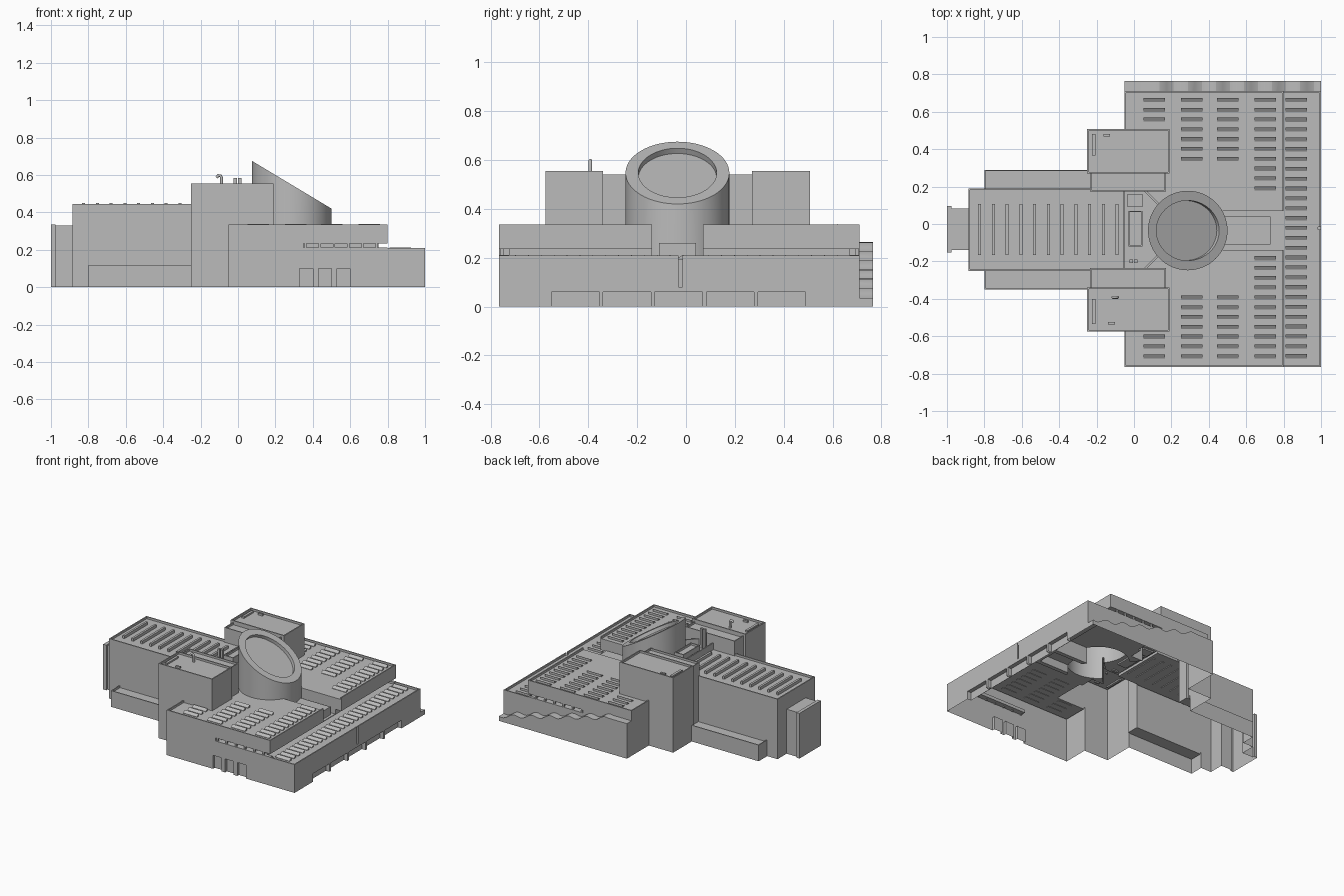
import bpy, bmesh, math
from mathutils import Vector

cube = bpy.data.objects.get("Cube")
if cube:
    bpy.data.objects.remove(cube, do_unlink=True)

stone = bpy.data.materials.new("pale_grey_stone")
stone.use_nodes = True
stone.diffuse_color = (0.5, 0.5, 0.5, 1)
stone.node_tree.nodes["Principled BSDF"].inputs["Base Color"].default_value = (0.5, 0.5, 0.5, 1)


def to_object(name, bm):
    bmesh.ops.recalc_face_normals(bm, faces=bm.faces)
    mesh = bpy.data.meshes.new(name)
    bm.to_mesh(mesh)
    bm.free()
    mesh.materials.append(stone)
    obj = bpy.data.objects.new(name, mesh)
    bpy.context.scene.collection.objects.link(obj)
    return obj


def add_prism(bm, points, z0, z1, rim=0.0, sink=0.015):
    """Extrude a flat outline upwards; a rim leaves a parapet round a sunken roof."""
    base = bm.faces.new([bm.verts.new((x, y, z0)) for x, y in points])
    top = bmesh.ops.extrude_face_region(bm, geom=[base], use_keep_orig=True)["geom"]
    bmesh.ops.translate(bm, vec=(0, 0, z1 - z0),
                        verts=[v for v in top if isinstance(v, bmesh.types.BMVert)])
    if rim:
        roof = [f for f in top if isinstance(f, bmesh.types.BMFace)][0]
        bmesh.ops.recalc_face_normals(bm, faces=bm.faces)
        bmesh.ops.inset_region(bm, faces=[roof], thickness=rim)
        sink_face(bm, roof, Vector((0, 0, -sink)))


def sink_face(bm, face, offset):
    new = bmesh.ops.extrude_discrete_faces(bm, faces=[face])["faces"][0]
    bmesh.ops.translate(bm, vec=offset, verts=new.verts)


def add_box(bm, x0, x1, y0, y1, z0, z1, rim=0.0):
    add_prism(bm, [(x0, y0), (x1, y0), (x1, y1), (x0, y1)], z0, z1, rim)


def box(name, *dims, rim=0.0):
    bm = bmesh.new()
    add_box(bm, *dims, rim)
    return to_object(name, bm)


helpers = []


def combine(target, operation, other):
    other.hide_render = True
    helpers.append(other)
    mod = target.modifiers.new(other.name, "BOOLEAN")
    mod.operation, mod.solver, mod.object = operation, "EXACT", other


# Main hall: low base with a set-back upper storey
building = box("building_shell", -0.05, 1, -0.765, 0.71, 0, 0.21, rim=0.012)
combine(building, "UNION", box("upper_storey", -0.05, 0.8, -0.765, 0.71, 0.1, 0.335, rim=0.012))

# Window band under the eaves, and the entrance channel
cuts = [("front_eave_band", 0.75, 0.9, -0.74, 0.69, 0.196, 0.235),
        ("right_window_band", 0.35, 0.9, -0.8, -0.725, 0.212, 0.235),
        ("left_window_band", 0.35, 0.9, 0.67, 0.8, 0.212, 0.235),
        ("entrance_channel", 0.45, 0.9, -0.14, 0.07, 0.2, 0.4),
        ("wall_slit", 0.985, 1.05, -0.03, -0.015, 0.08, 0.3)]
for i in range(5):
    y = -0.55 + i * 0.211
    cuts.append((f"wide_bay_{i}", 0.97, 1.05, y, y + 0.195, -0.1, 0.06))
for i in range(3):
    x = 0.33 + i * 0.1
    cuts.append((f"side_door_{i}", x, x + 0.07, -0.8, -0.745, -0.1, 0.1))
for cut in cuts:
    combine(building, "DIFFERENCE", box(*cut))

# Volumes that join the hall
for name, dims, rim in [
        ("entrance_box", (0.4, 0.73, -0.11, 0.04, 0.1, 0.26), 0),
        ("long_wing", (-0.885, -0.05, -0.25, 0.19, 0, 0.445), 0.012),
        ("low_annex", (-0.8, -0.2, -0.35, 0.29, 0, 0.12), 0.01),
        ("end_porch", (-0.985, -0.87, -0.14, 0.083, 0, 0.33), 0),
        ("end_plate", (-1, -0.975, -0.153, 0.097, 0, 0.335), 0),
        ("back_link", (-0.235, 0.17, 0.175, 0.3, 0, 0.54), 0.01),
        ("front_link", (-0.235, 0.17, -0.36, -0.235, 0, 0.54), 0.01),
        ("back_tower", (-0.25, 0.19, 0.27, 0.508, 0, 0.555), 0.012),
        ("front_tower", (-0.25, 0.19, -0.575, -0.34, 0, 0.555), 0.012)]:
    combine(building, "UNION", box(name, *dims, rim=rim))

# Chamfered collar behind the drum
bm = bmesh.new()
add_prism(bm, [(-0.06, -0.245), (0.06, -0.245), (0.15, -0.155), (0.15, 0.095),
               (0.06, 0.185), (-0.06, 0.185)], 0, 0.48, rim=0.012, sink=0.04)
combine(building, "UNION", to_object("collar", bm))

# Drum with a slanted, recessed skylight
bm = bmesh.new()
ring = [(0.2875 + 0.2125 * math.cos(a), -0.035 + 0.2125 * math.sin(a))
        for a in (math.tau * i / 64 for i in range(64))]
add_prism(bm, ring, 0.1, 0.6)
for v in bm.verts:
    if v.co.z > 0.5:
        v.co.z = 0.675 - (v.co.x - 0.075) * 0.6
bmesh.ops.recalc_face_normals(bm, faces=bm.faces)
lid = max(bm.faces, key=lambda f: f.calc_center_median().z)
bmesh.ops.inset_region(bm, faces=[lid], thickness=0.052)
sink_face(bm, lid, lid.normal * -0.025)
combine(building, "UNION", to_object("drum", bm))

# Bank along the back wall, with a rippled sloping top
bm = bmesh.new()
crest = [(-0.05, 0.26), (0.1, 0.26)]
for i in range(1, 49):
    t = i / 48
    crest.append((0.1 + 0.9 * t, 0.26 - 0.225 * t + 0.012 * math.sin(t * math.tau * 6)))
outline = [(1, 0), (-0.05, 0)] + crest
side = bm.faces.new([bm.verts.new((x, 0.69, z)) for x, z in outline])
new = bmesh.ops.extrude_face_region(bm, geom=[side], use_keep_orig=True)["geom"]
bmesh.ops.translate(bm, vec=(0, 0.075, 0), verts=[v for v in new if isinstance(v, bmesh.types.BMVert)])
combine(building, "UNION", to_object("rippled_bank", bm))

# Merge everything, then open the underside
graph = bpy.context.evaluated_depsgraph_get()
shell = bpy.data.meshes.new_from_object(building.evaluated_get(graph))
building.modifiers.clear()
building.data = shell
for helper in helpers:
    bpy.data.objects.remove(helper, do_unlink=True)
bm = bmesh.new()
bm.from_mesh(shell)
floor = [f for f in bm.faces if all(v.co.z < 0.001 for v in f.verts)]
bmesh.ops.delete(bm, geom=floor, context="FACES")
bm.to_mesh(shell)
bm.free()


# Wedge skylights on the hall roofs
def add_wedge(bm, x0, x1, y, z):
    before = set(bm.verts)
    add_box(bm, x0, x1, y - 0.011, y + 0.011, z - 0.003, z + 0.017)
    for v in set(bm.verts) - before:
        if v.co.z > z and v.co.y < y:
            v.co.z = z + 0.003


bm = bmesh.new()
for x, back_rows, front_rows in [(0.05, 3, 3), (0.25, 7, 7), (0.445, 7, 7), (0.645, 10, 11)]:
    for i in range(back_rows):
        add_wedge(bm, x, x + 0.115, 0.663 - i * 0.0525, 0.32)
    for i in range(front_rows):
        add_wedge(bm, x, x + 0.115, -0.708 + i * 0.0525, 0.32)
for i in range(27):
    add_wedge(bm, 0.81, 0.925, 0.663 - i * 0.0527, 0.195)
hall_skylights = to_object("hall_skylights", bm)

# Fin skylights on the long wing
bm = bmesh.new()
for i in range(11):
    x = -0.825 + i * 0.0735
    add_box(bm, x - 0.008, x + 0.008, -0.165, 0.108, 0.425, 0.451)
to_object("wing_skylights", bm)

# Posts in the side window bands
bm = bmesh.new()
for y in (-0.76, 0.695):
    for i in range(6):
        x = 0.355 + i * 0.076
        add_box(bm, x, x + 0.012, y, y + 0.012, 0.205, 0.24)
to_object("window_posts", bm)

# Hatches and plant on the roofs
bm = bmesh.new()
for y0, y1, vent_x, vent_y in [(0.365, 0.48, -0.145, 0.475), (-0.535, -0.4, -0.12, -0.53)]:
    add_box(bm, -0.225, -0.207, y0, y1, 0.53, 0.552)
    add_box(bm, vent_x - 0.018, vent_x + 0.018, vent_y - 0.007, vent_y + 0.007, 0.53, 0.553)
add_box(bm, -0.03, 0.045, -0.12, 0.07, 0.43, 0.5, 0.01)
add_box(bm, -0.035, 0.045, 0.09, 0.16, 0.43, 0.46)
for x in (-0.015, 0.01):
    add_box(bm, x - 0.009, x + 0.009, -0.209, -0.191, 0.43, 0.585)
to_object("roof_plant", bm)

# Gooseneck vent on the front tower
curve = bpy.data.curves.new("gooseneck_vent", "CURVE")
curve.dimensions, curve.bevel_depth, curve.use_fill_caps = "3D", 0.008, True
spline = curve.splines.new("POLY")
path = [(-0.088, 0.53), (-0.088, 0.585), (-0.094, 0.597), (-0.106, 0.597), (-0.114, 0.585)]
spline.points.add(len(path) - 1)
for point, (x, z) in zip(spline.points, path):
    point.co = (x, -0.392, z, 1)
curve.materials.append(stone)
bpy.context.scene.collection.objects.link(bpy.data.objects.new("gooseneck_vent", curve))

# Smooth the drum while keeping corners crisp
bpy.ops.object.select_all(action="DESELECT")
building.select_set(True)
bpy.context.view_layer.objects.active = building
bpy.ops.object.shade_smooth_by_angle(angle=math.radians(20))
